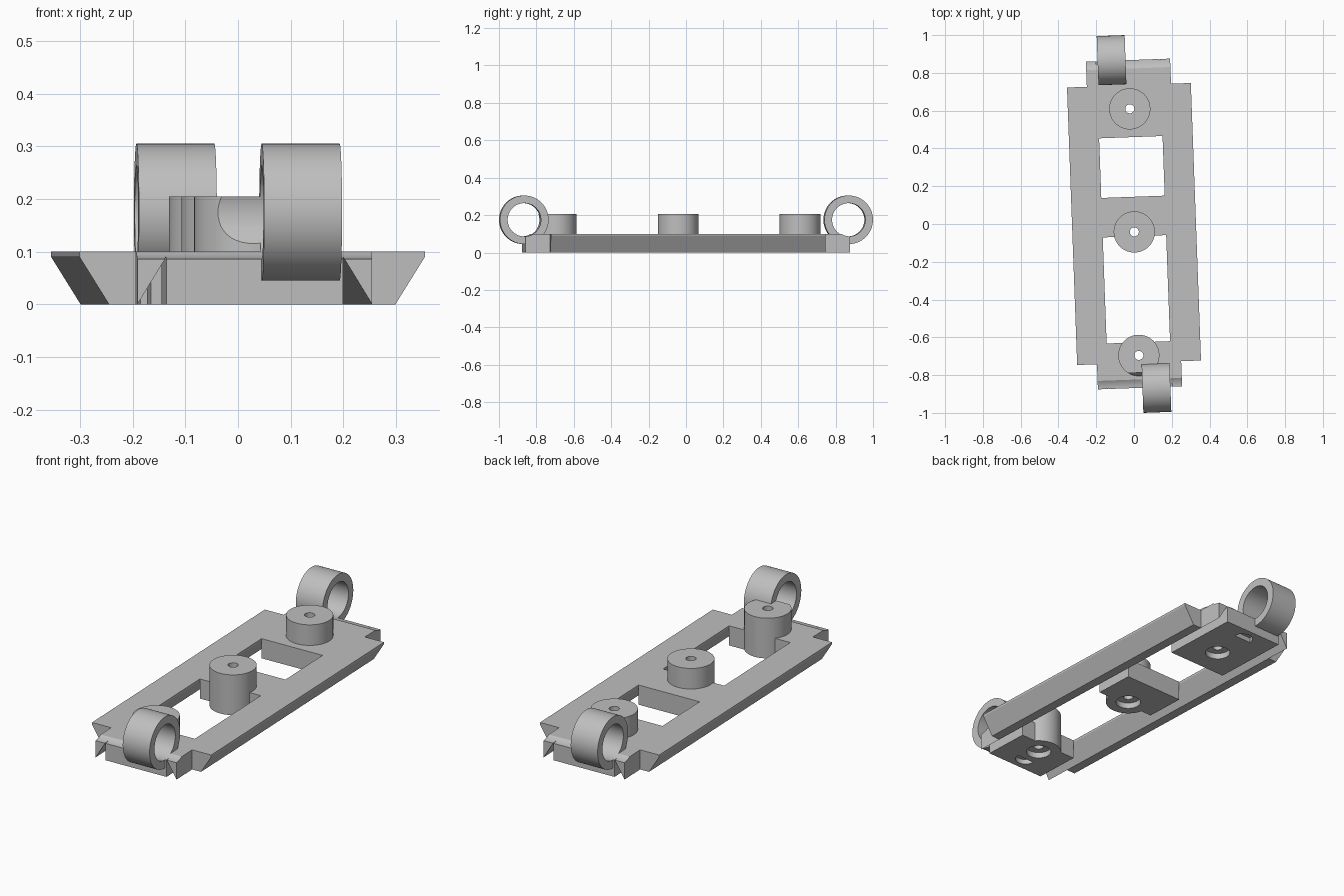
import bpy, bmesh, math
from mathutils import Matrix, Vector

if "Cube" in bpy.data.objects:
    bpy.data.objects.remove(bpy.data.objects["Cube"])

grey = bpy.data.materials.new("light grey")
grey.diffuse_color = (0.52, 0.52, 0.52, 1)
grey.use_nodes = True
grey.node_tree.nodes["Principled BSDF"].inputs["Base Color"].default_value = grey.diffuse_color

HOLE_X, TIP_X = 0.168, 0.223          # half widths of openings and end tabs
SIDE_Y, END_Y = 0.735, 0.868          # half lengths of side rails and end tabs
TOP = 0.10                            # frame height
RING_Y, RING_Z, RING_R, BORE_R = 0.871, 0.175, 0.13, 0.089
TURN = Matrix.Rotation(math.radians(2.1), 4, 'Z')


def make(name, bm):
    bmesh.ops.recalc_face_normals(bm, faces=bm.faces)
    me = bpy.data.meshes.new(name)
    bm.to_mesh(me)
    bm.free()
    me.materials.append(grey)
    ob = bpy.data.objects.new(name, me)
    bpy.context.collection.objects.link(ob)
    return ob


def prism(name, profile, y0, y1):
    """Extrude an (x, z) profile along y."""
    bm = bmesh.new()
    face = bm.faces.new([bm.verts.new((x, y0, z)) for x, z in profile])
    ext = bmesh.ops.extrude_face_region(bm, geom=[face])["geom"]
    verts = [v for v in ext if isinstance(v, bmesh.types.BMVert)]
    bmesh.ops.translate(bm, verts=verts, vec=(0, y1 - y0, 0))
    return make(name, bm)


def box(name, x0, x1, y0, y1, z0, z1):
    return prism(name, [(x0, z0), (x1, z0), (x1, z1), (x0, z1)], y0, y1)


def cylinder(name, radius, centre, length, axis='Z', n=64):
    bm = bmesh.new()
    m = Matrix.Translation(centre)
    if axis == 'X':
        m = m @ Matrix.Rotation(math.pi / 2, 4, 'Y')
    bmesh.ops.create_cone(bm, cap_ends=True, segments=n, radius1=radius,
                          radius2=radius, depth=length, matrix=m)
    return make(name, bm)


def combine(ob, other, op):
    """Apply a boolean and remove the helper."""
    other.hide_render = True
    mod = ob.modifiers.new("bool", 'BOOLEAN')
    mod.operation, mod.solver, mod.object = op, 'EXACT', other
    bpy.context.view_layer.objects.active = ob
    bpy.ops.object.modifier_apply(modifier=mod.name)
    bpy.data.objects.remove(other)


def cut_bore(ob, end):
    combine(ob, cylinder("bore_cutter", BORE_R, (0, end * RING_Y, RING_Z), 1.2, 'X'), 'DIFFERENCE')


# Side rails with tapered profile, and their narrow tips at both ends
for s, side in ((-1, "left"), (1, "right")):
    rail = [(HOLE_X, TOP), (HOLE_X, 0.09), (TIP_X, 0), (0.272, 0), (0.328, 0.09), (0.328, TOP)]
    tip = [(HOLE_X, TOP), (HOLE_X, 0.09), (TIP_X, 0), (TIP_X, TOP)]
    prism(side + "_rail", [(s * x, z) for x, z in rail], -SIDE_Y, SIDE_Y)
    for e, end in ((-1, "front"), (1, "back")):
        ob = prism(f"{side}_{end}_rail_tip", [(s * x, z) for x, z in tip],
                   *sorted((e * SIDE_Y, e * END_Y)))
        cut_bore(ob, e)

# Cross blocks with posts, screw holes and head pockets
for name, y0, y1, post_y, end in (("front_mount", -END_Y, -0.627, -0.696, -1),
                                  ("middle_mount", -0.065, 0.144, -0.042, 0),
                                  ("back_mount", 0.46, END_Y, 0.61, 1)):
    ob = box(name, -HOLE_X, HOLE_X, y0, y1, 0, TOP)
    combine(ob, cylinder("post", 0.109, (0, post_y, 0.1025), 0.205), 'UNION')
    combine(ob, cylinder("screw_cutter", 0.024, (0, post_y, 0.1), 0.5, n=32), 'DIFFERENCE')
    combine(ob, cylinder("pocket_cutter", 0.06, (0, post_y, 0), 0.06), 'DIFFERENCE')
    if end:
        cut_bore(ob, end)
        # Half-round recess under the end
        half = cylinder("recess_cutter", 0.05, (0, end * 0.79, 0), 0.05, n=32)
        combine(half, box("trim", -0.1, 0.1, *sorted((end * 0.6, end * 0.79)), -0.1, 0.1), 'DIFFERENCE')
        combine(ob, half, 'DIFFERENCE')

# Hinge rings on opposite sides of the two ends
for e, name in ((-1, "front_ring"), (1, "back_ring")):
    ob = cylinder(name, RING_R, (-e * 0.087, e * RING_Y, RING_Z), 0.148, 'X')
    cut_bore(ob, e)

# Turn the whole frame slightly and smooth the round faces
for ob in bpy.context.collection.objects:
    ob.data.transform(TURN)
    bpy.ops.object.select_all(action='DESELECT')
    ob.select_set(True)
    bpy.context.view_layer.objects.active = ob
    bpy.ops.object.shade_smooth_by_angle(angle=math.radians(30))
